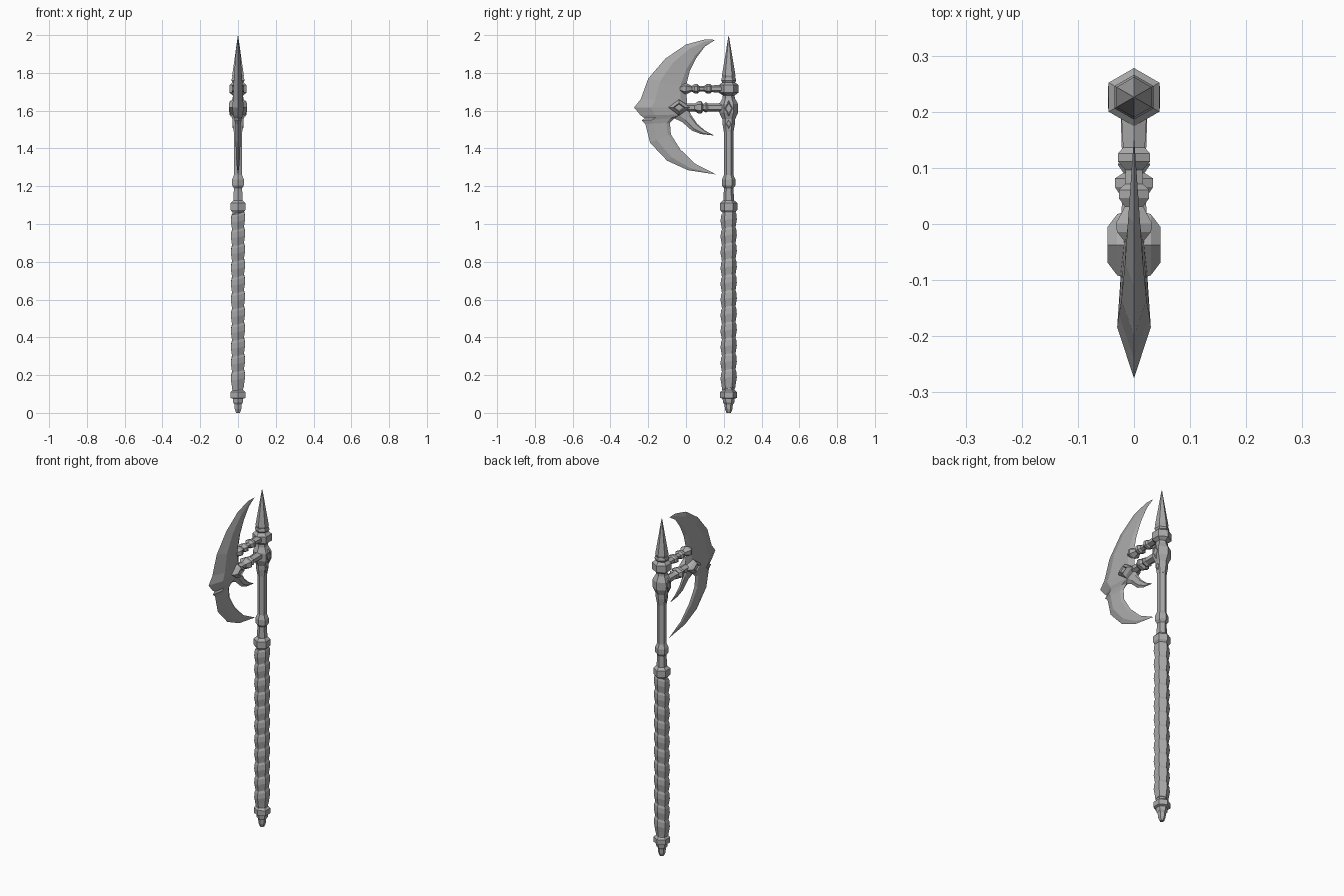
import bpy, bmesh, math
from mathutils import Vector

cube = bpy.data.objects.get("Cube")
if cube:
    bpy.data.objects.remove(cube)

steel = bpy.data.materials.new("grey_steel")
steel.use_nodes = True
GREY = (0.4, 0.4, 0.4, 1)
steel.diffuse_color = GREY
steel.node_tree.nodes["Principled BSDF"].inputs["Base Color"].default_value = GREY

X, Y, Z = Vector((1, 0, 0)), Vector((0, 1, 0)), Vector((0, 0, 1))
SHAFT = Vector((0, 0.226, 0))


def finish(name, bm):
    bmesh.ops.remove_doubles(bm, verts=bm.verts, dist=0.0005)
    bmesh.ops.recalc_face_normals(bm, faces=bm.faces)
    mesh = bpy.data.meshes.new(name)
    bm.to_mesh(mesh)
    bm.free()
    mesh.materials.append(steel)
    obj = bpy.data.objects.new(name, mesh)
    bpy.context.collection.objects.link(obj)
    return obj


def lathe(name, profile, origin, axis, u, v, sides=6, tilt=0.0):
    """Sweep (height, radius) rings along an axis; tilt slants the rings."""
    bm = bmesh.new()
    rings = []
    for h, r in profile:
        ring = []
        for i in range(sides):
            a = math.tau * i / sides
            lean = tilt * math.sin(a + 0.6)
            ring.append(bm.verts.new(origin + axis * (h + lean)
                                     + u * r * math.cos(a) + v * r * math.sin(a)))
        rings.append(ring)
    for lo, hi in zip(rings, rings[1:]):
        for i in range(sides):
            j = (i + 1) % sides
            bm.faces.new((lo[i], lo[j], hi[j], hi[i]))
    bm.faces.new(rings[0][::-1])
    bm.faces.new(rings[-1])
    return finish(name, bm)


def blade(name, outer, inner, thick, limit):
    """Double-bevelled blade between an outer and an inner edge, given as (y, z)."""
    bm = bmesh.new()
    for side in (-1, 1):
        rows = []
        for o, i in zip(outer, inner):
            o, i = Vector((0, *o)), Vector((0, *i))
            t = min(limit, thick * (o - i).length) * side
            rows.append([bm.verts.new(p) for p in (
                o, o.lerp(i, 0.32) + X * t, o.lerp(i, 0.86) + X * t * 0.65, i)])
        for a, b in zip(rows, rows[1:]):
            for k in range(3):
                bm.faces.new((a[k], a[k + 1], b[k + 1], b[k]))
    bmesh.ops.dissolve_degenerate(bm, dist=0.0005, edges=bm.edges)
    return finish(name, bm)


# Pommel, grip and collars
lathe("pommel", [(0, .012), (.02, .02), (.045, .022), (.055, .03), (.075, .032),
                 (.08, .045), (.11, .045), (.12, .032), (.14, .03)], SHAFT, Z, Y, X)

WRAPS = 11
step = 0.92 / WRAPS
grip = [(.125, .034)]
for n in range(WRAPS):
    z = .14 + n * step
    grip += [(z + step * .15, .038), (z + step * .5, .043), (z + step * .85, .041), (z + step, .036)]
lathe("grip", grip, SHAFT, Z, Y, X, tilt=0.01)

lathe("grip_collar", [(1.06, .034), (1.075, .046), (1.11, .046), (1.125, .03)], SHAFT, Z, Y, X)
lathe("shaft", [(1.1, .03), (1.19, .025), (1.205, .036), (1.235, .036), (1.26, .025),
                (1.7, .025)], SHAFT, Z, Y, X)

# Head fittings and top spike
lathe("head_socket", [(1.49, .026), (1.53, .033), (1.555, .034), (1.59, .05), (1.635, .05),
                      (1.665, .033), (1.69, .03)], SHAFT, Z, Y, X)
lathe("upper_collar", [(1.68, .03), (1.695, .052), (1.735, .052), (1.75, .034),
                       (1.76, .04), (1.775, .036)], SHAFT, Z, Y, X)
lathe("top_spike", [(1.765, .028), (1.785, .036), (1.9, .017), (1.995, .0015)], SHAFT, Z, Y, X)

# Diamond studs on both sides of the socket
for side, label in ((1, "left"), (-1, "right")):
    out = X * side
    for part, z, height in (("large", 1.612, .042), ("small", 1.53, .026)):
        base = .038 if part == "large" else .022
        lathe(f"{part}_socket_stud_{label}", [(base, 1), (base + .008, .8), (base + .004, .55)],
              SHAFT + Z * z, out, Z * height, Y * height * .6, sides=4)

# Arms holding the blade
lathe("upper_arm", [(0, .022), (.05, .02), (.09, .018), (.1, .026), (.115, .026), (.13, .014),
                    (.155, .015), (.165, .025), (.18, .025), (.195, .015), (.225, .03),
                    (.24, .028), (.275, .002)],
      SHAFT + Z * 1.716, -Y, Z, X * 1.25)
lathe("lower_arm", [(0, .024), (.09, .021), (.11, .021), (.12, .028), (.135, .018), (.145, .033),
                    (.16, .033), (.18, .02), (.21, .022), (.26, .02)],
      SHAFT + Z * 1.617, -Y, Z, X * 1.2)
lathe("diamond_clasp", [(-.04, .38), (-.047, .5), (-.03, .85), (0, 1), (.03, .85), (.047, .5), (.04, .38)],
      Vector((0, -.037, 1.617)), X, Y * .064, Z * .046, sides=4)

# Crescent blade with a chipped edge, and the inner barb
blade("crescent_blade",
      [(.155, 1.975), (.1, 1.977), (0, 1.95), (-.11, 1.875), (-.2, 1.77), (-.24, 1.66),
       (-.275, 1.617), (-.24, 1.575), (-.22, 1.56), (-.235, 1.548), (-.215, 1.53),
       (-.19, 1.43), (-.1, 1.335), (.01, 1.285), (.16, 1.262)],
      [(.155, 1.975), (.1, 1.94), (.055, 1.88), (.02, 1.81), (0, 1.73), (.005, 1.65),
       (.01, 1.615), (-.005, 1.58), (-.03, 1.57), (-.06, 1.56), (-.085, 1.535),
       (-.08, 1.475), (-.03, 1.395), (.05, 1.318), (.16, 1.262)], .11, .03)
blade("inner_barb",
      [(-.075, 1.565), (-.02, 1.54), (.03, 1.495), (.08, 1.476), (.15, 1.468)],
      [(.005, 1.64), (.025, 1.58), (.06, 1.53), (.1, 1.495), (.15, 1.468)], .2, .016)
